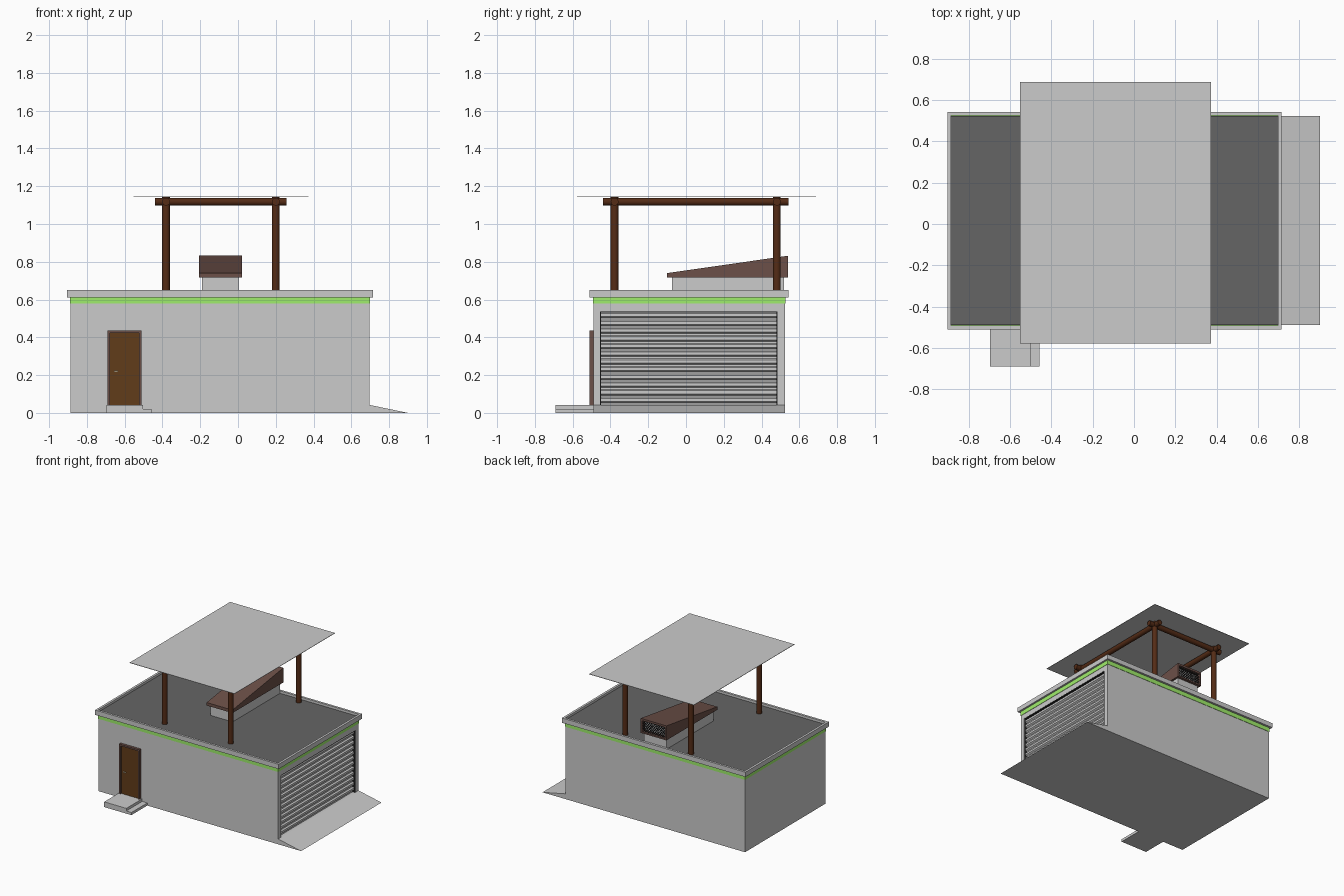
import bpy, bmesh, math
from mathutils import Vector

if "Cube" in bpy.data.objects:
    bpy.data.objects.remove(bpy.data.objects["Cube"])


def mat(name, r, g, b):
    m = bpy.data.materials.new(name)
    m.diffuse_color = (r, g, b, 1)
    m.use_nodes = True
    m.node_tree.nodes["Principled BSDF"].inputs["Base Color"].default_value = m.diffuse_color
    return m


WOOD = mat("dark_wood", 0.09, 0.025, 0.008)
DOOR = mat("door_wood", 0.12, 0.045, 0.01)
BROWN = mat("brown_metal", 0.15, 0.08, 0.065)
DARK = mat("roof_felt", 0.13, 0.13, 0.13)
BLACK = mat("black", 0.02, 0.02, 0.02)
GREEN = mat("green_trim", 0.35, 0.85, 0.15)
BRASS = mat("handle_metal", 0.85, 0.7, 0.45)


def finish(name, bm, m=None):
    bmesh.ops.recalc_face_normals(bm, faces=bm.faces)
    me = bpy.data.meshes.new(name)
    bm.to_mesh(me)
    bm.free()
    ob = bpy.data.objects.new(name, me)
    bpy.context.collection.objects.link(ob)
    if m:
        me.materials.append(m)
    return ob


def box(name, x0, x1, y0, y1, z0, z1, m=None):
    bm = bmesh.new()
    bmesh.ops.create_cube(bm, size=1)
    bmesh.ops.scale(bm, vec=(x1 - x0, y1 - y0, z1 - z0), verts=bm.verts)
    ob = finish(name, bm, m)
    ob.location = ((x0 + x1) / 2, (y0 + y1) / 2, (z0 + z1) / 2)
    return ob


def prism(name, pts, vec, m=None):
    """Extrude a closed planar outline along vec."""
    bm = bmesh.new()
    f = bm.faces.new([bm.verts.new(p) for p in pts])
    new = bmesh.ops.extrude_face_region(bm, geom=[f], use_keep_orig=True)["geom"]
    bmesh.ops.translate(bm, vec=vec, verts=[v for v in new if isinstance(v, bmesh.types.BMVert)])
    return finish(name, bm, m)


def ring(name, x0, x1, y0, y1, z0, z1, w, m=None):
    """Rectangular band of width w going inward."""
    bm = bmesh.new()
    loops = []
    for d, z in ((0, z0), (0, z1), (w, z1), (w, z0)):
        loops.append([bm.verts.new(p) for p in ((x0 + d, y0 + d, z), (x1 - d, y0 + d, z),
                                                (x1 - d, y1 - d, z), (x0 + d, y1 - d, z))])
    for i in range(4):
        a, b = loops[i], loops[(i + 1) % 4]
        for j in range(4):
            k = (j + 1) % 4
            bm.faces.new((a[j], a[k], b[k], b[j]))
    return finish(name, bm, m)


def log(name, a, b, r, m):
    """Round timber between two points."""
    a, b = Vector(a), Vector(b)
    bm = bmesh.new()
    bmesh.ops.create_cone(bm, cap_ends=True, segments=20, radius1=r, radius2=r, depth=(b - a).length)
    for f in bm.faces:
        f.smooth = len(f.verts) == 4
    for e in bm.edges:
        e.smooth = all(f.smooth for f in e.link_faces)
    ob = finish(name, bm, m)
    ob.location = (a + b) / 2
    ob.rotation_euler = (b - a).to_track_quat('Z', 'Y').to_euler()


def cut(ob, cutter):
    md = ob.modifiers.new("opening", 'BOOLEAN')
    md.operation, md.object, md.solver = 'DIFFERENCE', cutter, 'EXACT'
    cutter.hide_render = True
    cutter.hide_set(True)


X0, X1, Y0, Y1 = -0.887, 0.697, -0.49, 0.523

# building body with shutter recess
walls = box("building_walls", X0, X1, Y0, Y1, 0, 0.612)
gy0, gy1, gz0, gz1 = -0.455, 0.484, 0.042, 0.538
cut(walls, box("shutter_cutter", X1 - 0.03, X1 + 0.1, gy0, gy1, gz0, gz1))
ring("green_band", X0 - 0.003, X1 + 0.003, Y0 - 0.003, Y1 + 0.003, 0.578, 0.612, 0.006, GREEN)
ring("parapet", X0 - 0.017, X1 + 0.018, Y0 - 0.02, Y1 + 0.02, 0.612, 0.65, 0.018)
box("roof_deck", X0, X1, Y0, Y1, 0.613, 0.632, DARK)

# roller shutter: corrugated slats and a dark surround
n = 12
p = (gz1 - gz0 - 0.006) / n
back, mid, out = X1 - 0.028, X1 - 0.022, X1 - 0.01
prof = [(back, gy0 + 0.004, gz0)]
for i in range(n):
    z = gz0 + i * p
    prof += [(mid, gy0 + 0.004, z + k) for k in (0, 0.25 * p)][:2]
    prof += [(out, gy0 + 0.004, z + k * p) for k in (0.45, 0.85)]
prof += [(mid, gy0 + 0.004, gz0 + n * p), (back, gy0 + 0.004, gz0 + n * p)]
prism("roller_shutter", prof, (0, gy1 - gy0 - 0.008, 0))
for i, (a, b, c, d) in enumerate(((gy0, gy0 + 0.004, gz0, gz1), (gy1 - 0.004, gy1, gz0, gz1),
                                  (gy0, gy1, gz1 - 0.005, gz1))):
    box(f"shutter_surround_{i}", X1 - 0.029, X1 - 0.001, a, b, c, d, BLACK)

# ramp
prism("ramp", [(X1, Y0, 0), (0.9, Y0, 0), (X1, Y0, 0.042)], (0, Y1 - Y0, 0))

# entrance steps and door
box("upper_step", -0.697, -0.502, -0.69, Y0, 0, 0.042)
box("lower_step", -0.502, -0.457, -0.69, Y0, 0, 0.021)
box("door_panel", -0.678, -0.525, -0.502, Y0, 0.042, 0.424, DOOR)
box("door_jamb_left", -0.691, -0.678, -0.511, Y0, 0.042, 0.437, BROWN)
box("door_jamb_right", -0.525, -0.512, -0.511, Y0, 0.042, 0.437, BROWN)
box("door_head", -0.678, -0.525, -0.511, Y0, 0.424, 0.437, BROWN)
box("door_handle", -0.657, -0.635, -0.511, -0.507, 0.217, 0.225, BRASS)
box("handle_stem", -0.657, -0.65, -0.508, -0.501, 0.217, 0.225, BRASS)

# roof vent: plinth, sloped hood, grille in the open rear
box("vent_plinth", -0.19, 0.005, -0.075, 0.52, 0.632, 0.716)
hx0, hx1 = -0.206, 0.021
hood = prism("vent_hood", [(hx0, -0.1, 0.716), (hx0, 0.541, 0.716), (hx0, 0.541, 0.832),
                           (hx0, -0.1, 0.74)], (hx1 - hx0, 0, 0), BROWN)
vx, vz, W, H = hx0 + 0.012, 0.728, 0.203, 0.088
cut(hood, box("vent_cutter", vx, vx + W, 0.5, 0.6, vz, vz + H))
box("vent_back", vx, vx + W, 0.5, 0.503, vz, vz + H)
for i in range(-4, 11):
    a = i * 0.0215 + 0.005
    t0, t1 = max(0, -a), min(H, W - a)
    if t1 - t0 < 0.008:
        continue
    for s in (1, -1):
        L = (t1 - t0) * math.sqrt(2)
        c = a + (t0 + t1) / 2
        cx = vx + c if s > 0 else vx + W - c
        cz = vz + (t0 + t1) / 2
        bar = box(f"vent_grille_{i}_{s}", cx - L / 2, cx + L / 2, 0.528, 0.532,
                  cz - 0.002, cz + 0.002, BLACK)
        bar.rotation_euler.y = -s * math.pi / 4

# canopy: posts, crossing beams and thin sheet
px, py = (-0.381, 0.2), (-0.378, 0.481)
for x in px:
    for y in py:
        log("canopy_post", (x, y, 0.63), (x, y, 1.143), 0.0205, WOOD)
for y in py:
    log("canopy_cross_beam", (-0.44, y, 1.118), (0.257, y, 1.118), 0.0205, WOOD)
for x in px:
    log("canopy_side_beam", (x, -0.44, 1.118), (x, 0.542, 1.118), 0.0205, WOOD)
box("canopy_sheet", -0.552, 0.373, -0.578, 0.689, 1.145, 1.148)
